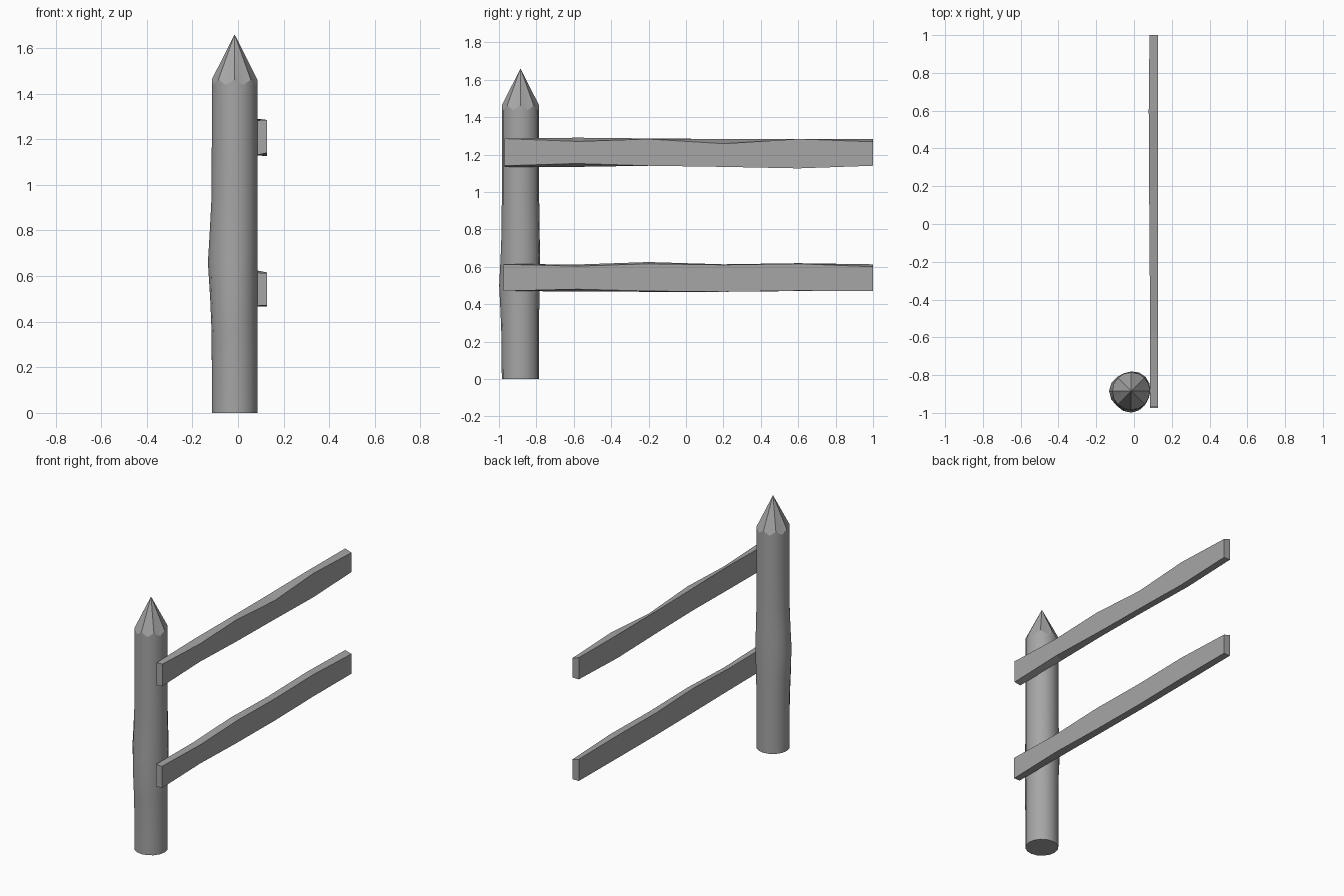
import bpy, bmesh, math

cube = bpy.data.objects.get("Cube")
if cube:
    bpy.data.objects.remove(cube, do_unlink=True)

grey = bpy.data.materials.new("weathered grey")
grey.use_nodes = True
colour = (0.38, 0.38, 0.38, 1)
grey.diffuse_color = colour
grey.node_tree.nodes["Principled BSDF"].inputs["Base Color"].default_value = colour


def finish(bm, name):
    bmesh.ops.recalc_face_normals(bm, faces=bm.faces)
    mesh = bpy.data.meshes.new(name)
    bm.to_mesh(mesh)
    bm.free()
    mesh.materials.append(grey)
    obj = bpy.data.objects.new(name, mesh)
    bpy.context.collection.objects.link(obj)
    return obj


def bridge(bm, lower, upper):
    n = len(lower)
    for i in range(n):
        j = (i + 1) % n
        bm.faces.new((lower[i], lower[j], upper[j], upper[i]))


# Post: hewn log with gentle swellings and a sharpened tip
SIDES = 16
CX, CY, RADIUS = -0.015, -0.885, 0.1
# each swelling: direction in degrees, height, amount
swellings = [(180, 0.66, 0.017), (265, 0.5, 0.014), (55, 0.66, 0.008)]


def post_radius(angle, z):
    r = RADIUS
    for direction, height, amount in swellings:
        facing = max(0, math.cos(angle - math.radians(direction)))
        r += amount * facing ** 3 * math.exp(-((z - height) / 0.17) ** 2)
    return r


bm = bmesh.new()
rings = []
for z in (0, 0.2, 0.35, 0.5, 0.66, 0.8, 0.95, 1.2, 1.45):
    ring = []
    for i in range(SIDES):
        a = math.tau * i / SIDES
        r = post_radius(a, z)
        # scalloped shoulder where the tip was cut
        lift = 0.012 * math.cos(a * 8) if z > 1.4 else 0
        ring.append(bm.verts.new((CX + r * math.cos(a), CY + r * math.sin(a), z + lift)))
    if rings:
        bridge(bm, rings[-1], ring)
    rings.append(ring)
bm.faces.new(rings[0][::-1])
apex = bm.verts.new((CX, CY, 1.66))
for i in range(SIDES):
    bm.faces.new((rings[-1][i], rings[-1][(i + 1) % SIDES], apex))
post = finish(bm, "post")
bpy.context.view_layer.objects.active = post
post.select_set(True)
bpy.ops.object.shade_smooth_by_angle(angle=math.radians(28))
post.select_set(False)


# Rails: flat planks with uneven hewn edges
def rail(name, z, start, outer_top, inner_top, outer_low, inner_low):
    bm = bmesh.new()
    previous = None
    stations = (start, -0.58, -0.2, 0.2, 0.6, 1.0)
    backs = (0.085, 0.085, 0.083, 0.08, 0.078, 0.082)
    for i, y in enumerate(stations):
        corners = ((0.128, outer_low[i]), (0.128, outer_top[i]),
                   (backs[i], inner_top[i]), (backs[i], inner_low[i]))
        ring = [bm.verts.new((x, y, z + dz)) for x, dz in corners]
        if previous:
            bridge(bm, previous, ring)
        else:
            bm.faces.new(ring)
        previous = ring
    bm.faces.new(previous[::-1])
    return finish(bm, name)


rail("upper_rail", 1.21, -0.97,
     (0.075, 0.06, 0.073, 0.048, 0.073, 0.058),
     (0.073, 0.08, 0.076, 0.073, 0.073, 0.073),
     (-0.07, -0.058, -0.07, -0.076, -0.084, -0.07),
     (-0.078, -0.076, -0.07, -0.073, -0.08, -0.07))
rail("lower_rail", 0.54, -0.975,
     (0.073, 0.063, 0.076, 0.07, 0.076, 0.06),
     (0.075, 0.072, 0.085, 0.073, 0.079, 0.073),
     (-0.07, -0.06, -0.07, -0.074, -0.068, -0.07),
     (-0.07, -0.072, -0.074, -0.074, -0.07, -0.07))
